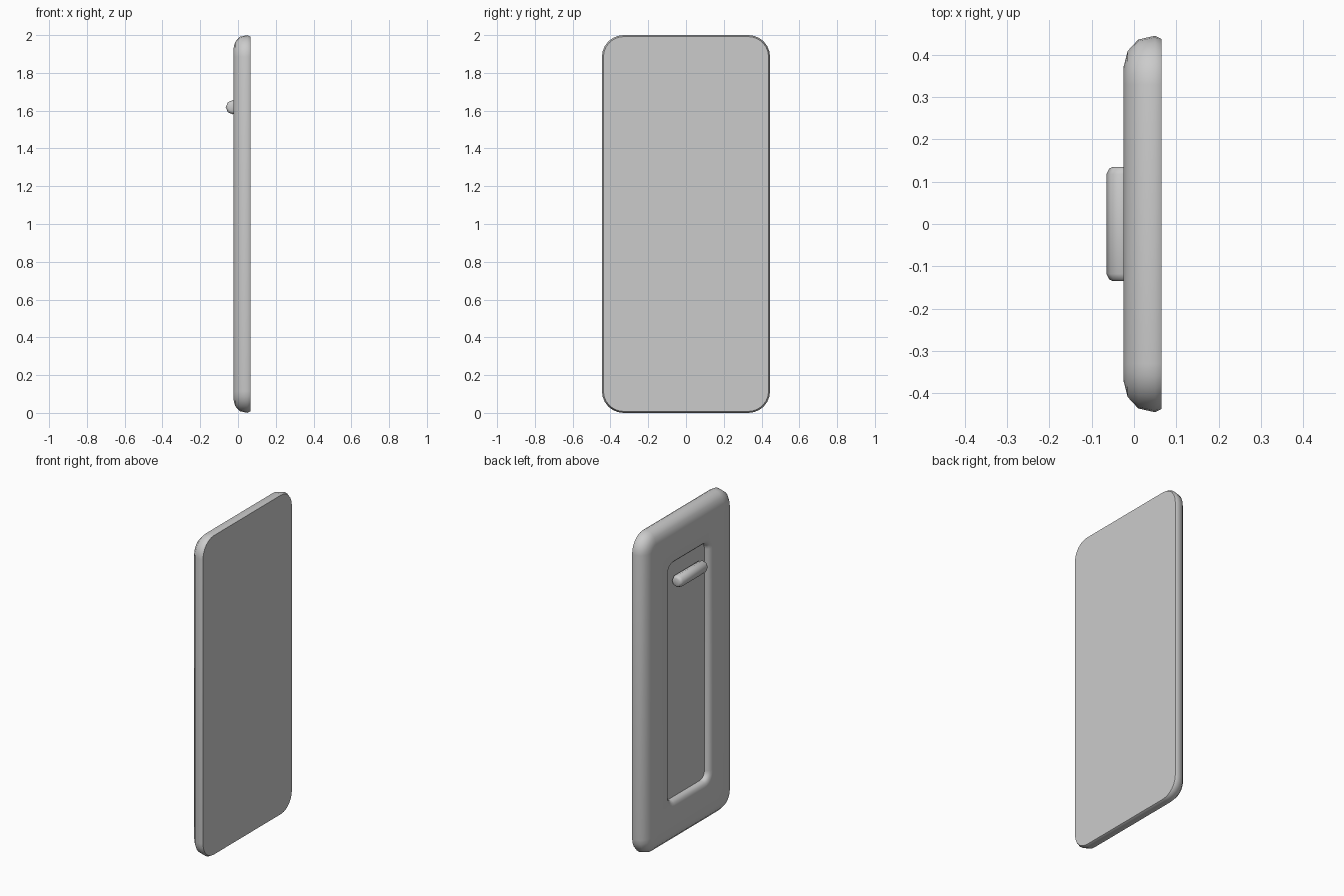
import bpy, bmesh, math

cube = bpy.data.objects.get("Cube")
if cube:
    bpy.data.objects.remove(cube, do_unlink=True)

grey = bpy.data.materials.new("plain_grey")
grey.use_nodes = True
colour = (0.6, 0.6, 0.6, 1)
grey.diffuse_color = colour
grey.node_tree.nodes["Principled BSDF"].inputs["Base Color"].default_value = colour


def loft(name, rings):
    """Skin a row of closed rings and cap both ends."""
    bm = bmesh.new()
    loops = [[bm.verts.new(p) for p in ring] for ring in rings]
    count = len(loops[0])
    for a, b in zip(loops, loops[1:]):
        for i in range(count):
            j = (i + 1) % count
            bm.faces.new((a[i], a[j], b[j], b[i]))
    bm.faces.new(loops[0])
    bm.faces.new(loops[-1])
    bmesh.ops.recalc_face_normals(bm, faces=bm.faces)
    mesh = bpy.data.meshes.new(name)
    bm.to_mesh(mesh)
    bm.free()
    mesh.materials.append(grey)
    obj = bpy.data.objects.new(name, mesh)
    bpy.context.collection.objects.link(obj)
    bpy.ops.object.select_all(action='DESELECT')
    obj.select_set(True)
    bpy.context.view_layer.objects.active = obj
    bpy.ops.object.shade_smooth_by_angle(angle=math.radians(46))
    return obj


def rounded_rect(x, half_y, half_z, radius, steps=6):
    """Rounded rectangle in the yz plane, centred at mid height."""
    points = []
    for corner, (sy, sz) in enumerate(((1, 1), (-1, 1), (-1, -1), (1, -1))):
        for k in range(steps + 1):
            a = (corner + k / steps) * math.pi / 2
            points.append((x,
                           sy * (half_y - radius) + radius * math.cos(a),
                           1 + sz * (half_z - radius) + radius * math.sin(a)))
    return points


def circle(y, radius, sides=8):
    """Ring around the y axis at the handle's place."""
    turns = [2 * math.pi * k / sides for k in range(sides)]
    return [(-0.0275 + radius * math.cos(a), y, 1.618 + radius * math.sin(a))
            for a in turns]


# Panel: flat side, rounded rim, then a soft lip down to the recess floor
rim = [(0.065, 0.008), (0.05, 0), (0.01, 0.009), (-0.015, 0.036), (-0.025, 0.075)]
lip = [(-0.025, 0), (-0.02, 0.018), (-0.008, 0.031), (0.01, 0.035)]
rings = [rounded_rect(x, 0.445 - d, 1 - d, 0.115 - d) for x, d in rim]
rings += [rounded_rect(x, 0.23 - d, 0.77 - d, 0.08 - d) for x, d in lip]
loft("panel", rings)

# Handle: short bar with eased ends, resting on the recess floor
ends = [(0.135, 0.022), (0.131, 0.031), (0.118, 0.0375)]
profile = ends + [(-y, r) for y, r in reversed(ends)]
loft("handle_bar", [circle(y, r) for y, r in profile])
